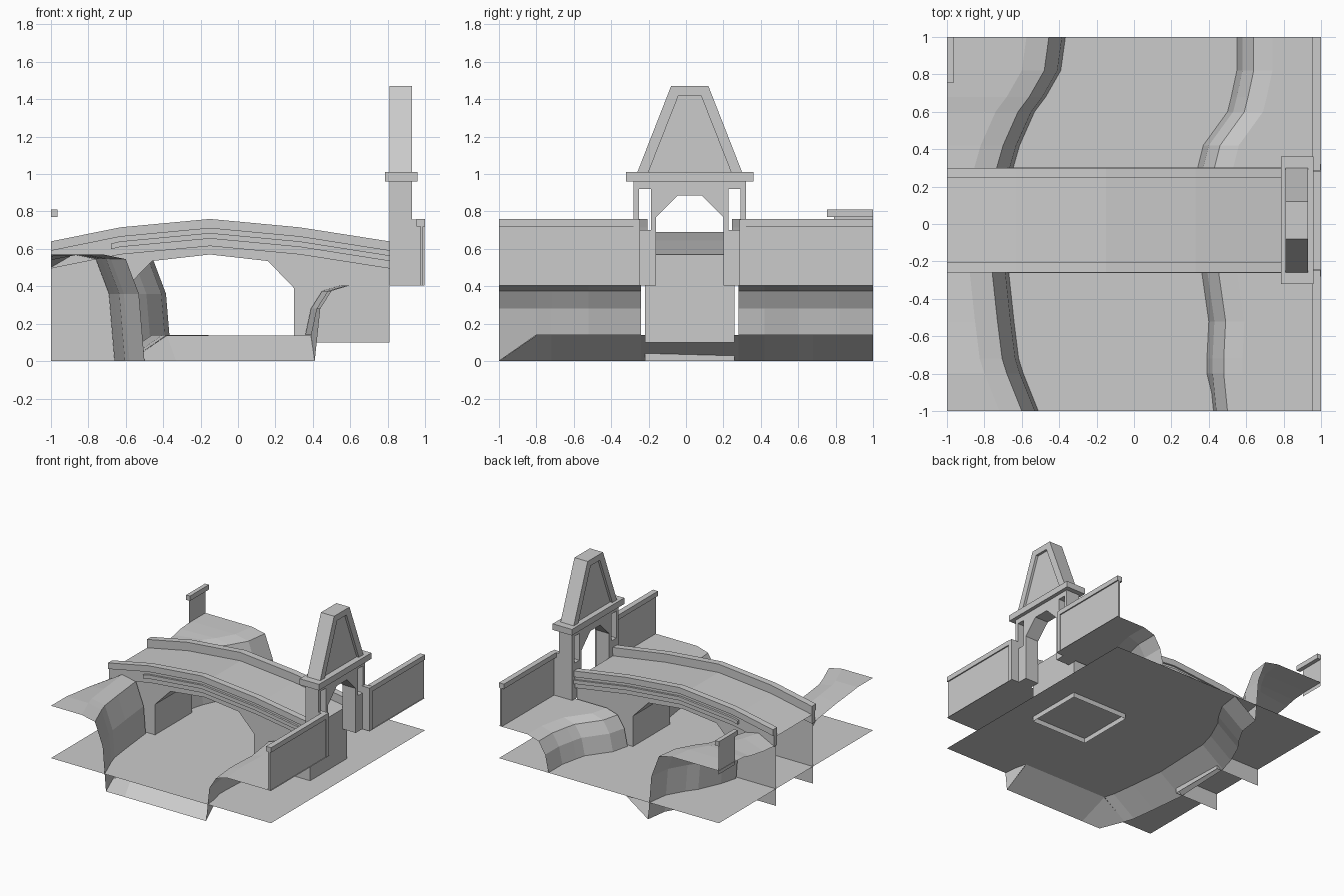
import bpy, bmesh

if "Cube" in bpy.data.objects:
    bpy.data.objects.remove(bpy.data.objects["Cube"])

C = 0.02  # centre line of bridge and gate in y


def finish(name, bm):
    me = bpy.data.meshes.new(name)
    bm.to_mesh(me)
    bm.free()
    ob = bpy.data.objects.new(name, me)
    bpy.context.collection.objects.link(ob)
    return ob


def prism(name, pts, a, b, axis='y', drop=None):
    """Extrude a 2D profile along y (x,z points) or along x (y,z points)."""
    bm = bmesh.new()
    at = (lambda p, d: (p[0], d, p[1])) if axis == 'y' else (lambda p, d: (d, p[0] + C, p[1]))
    lo = [bm.verts.new(at(p, a)) for p in pts]
    hi = [bm.verts.new(at(p, b)) for p in pts]
    n = len(pts)
    bm.faces.new(lo)
    bm.faces.new(hi[::-1])
    for i in range(n):
        j = (i + 1) % n
        bm.faces.new((lo[j], lo[i], hi[i], hi[j]))
    bmesh.ops.recalc_face_normals(bm, faces=bm.faces)
    if drop:
        gone = [f for f in bm.faces if drop(f.calc_center_median(), f.normal)]
        bmesh.ops.delete(bm, geom=gone, context='FACES')
    return finish(name, bm)


def box(name, x0, x1, y0, y1, z0, z1):
    return prism(name, [(x0, z0), (x1, z0), (x1, z1), (x0, z1)], y0, y1)


def loft(name, rows):
    """Skin a sheet through rows of points."""
    bm = bmesh.new()
    vs = [[bm.verts.new(p) for p in r] for r in rows]
    for r, s in zip(vs, vs[1:]):
        for i in range(len(r) - 1):
            bm.faces.new((r[i], r[i + 1], s[i + 1], s[i]))
    return finish(name, bm)


def cut(ob, cutter):
    cutter.hide_render = True
    cutter.display_type = 'WIRE'
    m = ob.modifiers.new("cut", 'BOOLEAN')
    m.operation = 'DIFFERENCE'
    m.solver = 'EXACT'
    m.object = cutter


# River stations: y, foot of left bank, foot of right bank, ground height at x = -1
front = [(-1, -.50, .41, .57), (-.8, -.58, .39, .57), (-.72, -.605, .39, .56),
         (-.52, -.63, .40, .54), (-.24, -.66, .36, .50)]
back = [(.28, -.64, .335, .50), (.42, -.60, .37, .51), (.6, -.52, .50, .54),
        (.68, -.46, .52, .56), (.82, -.38, .55, .57), (1, -.355, .55, .57)]


def left_row(y, xl, xr, g):
    return [(-1, y, g), (xl - .22, y, .57), (xl - .10, y, .545), (xl - .03, y, .36), (xl, y, 0)]


def right_row(y, xl, xr, g):
    return [(xr, y, 0 if y == -1 else .14), (xr + .03, y, .28), (xr + .09, y, .375),
            (xr + .19, y, .405), (1, y, .405)]


# Banks on both sides of the bridge
for label, st in (("front", front), ("back", back)):
    loft(label + "_left_bank", [left_row(*s) for s in st])
    loft(label + "_right_bank", [right_row(*s) for s in st])

# Deep side of the river bed, front apron, and water sheet
loft("river_bed_dip", [[(xl, y, 0), (xl + .2, y, .14)] for y, xl, _, _ in front[1:] + back])
loft("river_bed_apron", [[(-.50, -1, 0), (-.33, -1, 0), (.41, -1, 0)],
                         [(-.58, -.8, 0), (-.38, -.8, .138), (.39, -.8, .138)]])
loft("water", [[(-1, -1, .14), (1, -1, .14)], [(-1, 1, .14), (1, 1, .14)]])

# Bridge: crown line shared by deck, parapets and string courses
crown = [(-1, .64), (-.63, .715), (-.15, .76), (.33, .715), (.81, .64)]


def band(name, x0, top, bot, y0, y1):
    line = [p for p in crown if p[0] >= x0]
    if x0 > -1:
        line = [(x0, .703)] + line
    pts = [(x, z - top) for x, z in line] + [(x, z - bot) for x, z in reversed(line)]
    return prism(name, pts, y0, y1)


arch = [(-.6, .39), (-.46, .535), (-.15, .57), (.16, .535), (.3, .39)]
body = [(x, z - .07) for x, z in reversed(crown)] + [(-1, 0), (-.6, 0)] + arch + [(.3, .1), (.81, .1)]
prism("bridge_body", body, C - .24, C + .24,
      drop=lambda c, n: (n.z < -.9 and c.z < .12) or c.x < -.99)
for side, s in (("front", -1), ("back", 1)):
    band(side + "_coping", -1, 0, .05, C + s * .225, C + s * .28)
    band(side + "_parapet", -1, .05, .145, C + s * .228, C + s * .265)
    band(side + "_string_course", -.68, .075, .105, C + s * .26, C + s * .282)

# Gate house with arched passage and two slit windows
gate = prism("gate_house", [(-.30, .405), (-.18, .405), (-.18, .77), (-.065, .885), (.065, .885),
                            (.18, .77), (.18, .405), (.30, .405), (.30, .96), (-.30, .96)],
             .81, .93, 'x')
for side, s in (("front", -1), ("back", 1)):
    y = C + s * .24
    cut(gate, box(side + "_window_cutter", .7, 1.05, y - .032, y + .032, .70, .92))
    # wing joining gate pillar and boundary wall
    box(side + "_gate_wing", .925, .998, C + s * .265, C + s * .30, .405, .758)
box("gate_cornice", .785, .96, C - .34, C + .34, .96, 1.01)

# Tapered gable roof with recessed panels
roof = prism("gate_roof", [(-.28, 1.01), (.28, 1.01), (.10, 1.47), (-.10, 1.47)], .81, .93, 'x')
panel = [(-.225, 1.0), (.225, 1.0), (.06, 1.42), (-.06, 1.42)]
cut(roof, prism("left_panel_cutter", panel, .75, .83, 'x'))
cut(roof, prism("right_panel_cutter", panel, .91, .99, 'x'))

# Boundary walls with copings
for side, y0, y1 in (("front", -1, C - .30), ("back", C + .30, 1)):
    box(side + "_wall", .975, .99, y0, y1, .405, .72)
    box(side + "_wall_coping", .955, 1, y0, y1, .72, .76)
loft("short_wall", [[(-.997, .79, .54), (-.997, 1, .54)], [(-.997, .79, .77), (-.997, 1, .77)]])
box("short_wall_coping", -1, -.965, .755, 1, .77, .81)
